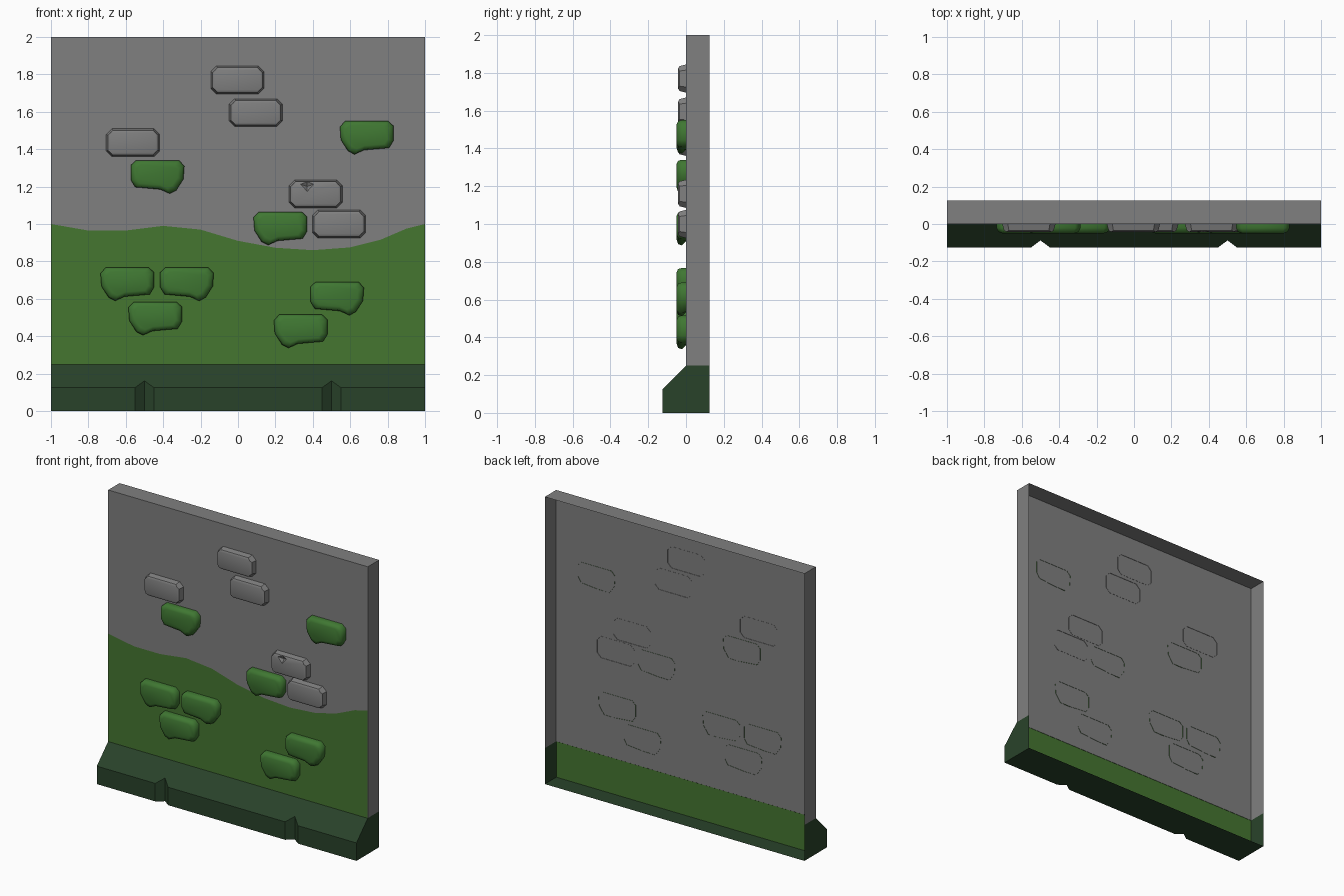
import bpy

if "Cube" in bpy.data.objects:
    bpy.data.objects.remove(bpy.data.objects["Cube"])


def material(name, rgb):
    m = bpy.data.materials.new(name)
    m.diffuse_color = (*rgb, 1)
    m.use_nodes = True
    m.node_tree.nodes["Principled BSDF"].inputs["Base Color"].default_value = m.diffuse_color
    return m


GREY = material("dark_grey", (0.215, 0.215, 0.215))
PAINT = material("green_paint", (0.06, 0.18, 0.03))
TRIM = material("dark_green_trim", (0.022, 0.055, 0.023))
MOSS = material("moss_green", (0.05, 0.185, 0.032))


def build(name, verts, faces, mat, smooth=False):
    me = bpy.data.meshes.new(name)
    me.from_pydata(verts, [], faces)
    for p in me.polygons:
        p.use_smooth = smooth
    me.materials.append(mat)
    ob = bpy.data.objects.new(name, me)
    bpy.context.collection.objects.link(ob)
    return ob


# Wall panel: open-backed shell with front, top and two sides
D, Z0, Z1 = 0.125, 0.25, 2.0
build("wall_panel",
      [(-1, 0, Z0), (1, 0, Z0), (1, 0, Z1), (-1, 0, Z1),
       (-1, D, Z0), (1, D, Z0), (1, D, Z1), (-1, D, Z1)],
      [(0, 1, 2, 3), (3, 2, 6, 7), (1, 5, 6, 2), (4, 0, 3, 7)], GREY)

# Painted lower area with a wavy top edge, just in front of the wall
wave = [(-1, 1.0), (-.8, .965), (-.6, .965), (-.4, .99), (-.2, .97), (0, .91),
        (.2, .873), (.4, .86), (.6, .875), (.76, .915), (.9, .975), (1, 1.0)]
n = len(wave)
build("painted_area",
      [(x, -.001, 0) for x, z in wave] + [(x, -.001, z) for x, z in wave],
      [(i, i + 1, n + i + 1, n + i) for i in range(n - 1)], PAINT)

# Base trim: sloped skirting with two V notches, end caps and an open back
cols = [-1, -.55, -.5, -.45, .45, .5, .55, 1]
verts, faces = [], []
for x in cols:
    cut = .037 if abs(x) == .5 else 0
    verts += [(x, D, 0), (x, -.125 + cut, 0), (x, -.125 + cut, .125 + cut), (x, 0, .25)]
for i in range(len(cols) - 1):
    for a in range(i * 4, i * 4 + 3):
        faces.append((a, a + 4, a + 5, a + 1))
last = 4 * (len(cols) - 1)
verts += [(-1, D, .25), (1, D, .25)]
faces += [(0, 1, 2, 3, last + 4), (last + 5, last + 3, last + 2, last + 1, last)]
base = build("base_trim", verts, faces, TRIM)
# Turn any inward face outward
for p in base.data.polygons:
    nx, ny, nz = p.normal
    outward = nx * p.center.x if len(p.vertices) == 5 else (-ny if p.center.y < -.01 else -nz)
    if outward < 0:
        p.flip()


# Bare stone: octagonal sides, bevel to a rectangular front, optional chip
def octagon(a, b, c):
    return [(-a + c, -b), (a - c, -b), (a, -b + c), (a, b - c),
            (a - c, b), (-a + c, b), (-a, b - c), (-a, -b + c)]


def stone(cx, cz, chipped):
    p, q, yf = .12, .053, -.042
    v = [(x, .002, z) for x, z in octagon(.143, .075, .03)]
    v += [(x, -.034, z) for x, z in octagon(.133, .066, .026)]
    v += [(x, yf, z) for x, z in ((-p, -q), (p, -q), (p, q), (-p, q))]
    f = [(i, (i + 1) % 8, 8 + (i + 1) % 8, 8 + i) for i in range(8) if i != 4]
    f += [(8, 9, 17, 16), (9, 10, 17), (10, 11, 18, 17), (11, 12, 18),
          (13, 14, 19), (14, 15, 16, 19), (15, 8, 16)]
    if chipped:
        v += [(-.01, yf, q), (-.045, yf, .014), (-.08, yf, q),
              (-.045, -.022, .04), (-.045, -.034, .066)]
        f += [(16, 17, 18, 20, 21, 22, 19), (4, 5, 13, 24, 12),
              (18, 12, 24, 20), (24, 13, 19, 22),
              (20, 24, 23), (24, 22, 23), (22, 21, 23), (21, 20, 23)]
    else:
        f += [(16, 17, 18, 19), (4, 5, 13, 12), (12, 13, 19, 18)]
    ob = build("stone", [(x + cx, y, z + cz) for x, y, z in v], f, GREY)
    bpy.context.view_layer.objects.active = ob
    ob.select_set(True)
    bpy.ops.object.shade_smooth_by_angle(angle=0.6)
    ob.select_set(False)


for x, z, chip in [(-.003, 1.77, 0), (.095, 1.595, 0), (-.562, 1.435, 0),
                   (.415, 1.16, 1), (.54, 1.0, 0)]:
    stone(x, z, chip)

# Moss-covered stone: soft drooping outline in three rings
OUT = [(-.115, 0), (.115, 0), (.143, -.025), (.143, -.105), (.12, -.143), (-.015, -.155),
       (-.065, -.178), (-.1, -.16), (-.138, -.1), (-.143, -.03)][::-1]


def moss(cx, top, side):
    pts = [(x * side, z) for x, z in OUT]
    if side < 0:
        pts.reverse()
    m = len(pts)
    v = [(x, .002, max(z, -.155)) for x, z in pts]
    v += [(x, -.022, z) for x, z in pts]
    v += [(x * .93, -.042, -.08 + (z + .08) * .93) for x, z in pts]
    v += [(x * .78, -.05, -.075 + (z + .075) * .7) for x, z in pts]
    f = [(r * m + i, r * m + (i + 1) % m, (r + 1) * m + (i + 1) % m, (r + 1) * m + i)
         for r in range(3) for i in range(m)]
    f.append(tuple(range(3 * m, 4 * m)))
    build("mossy_stone", [(x + cx, y, z + top) for x, y, z in v], f, MOSS, True)


for x, z, s in [(.688, 1.55, 1), (-.43, 1.34, -1), (.226, 1.065, 1), (-.592, .767, 1),
                (-.273, .767, -1), (-.443, .583, 1), (.53, .69, -1), (.335, .515, 1)]:
    moss(x, z, s)
